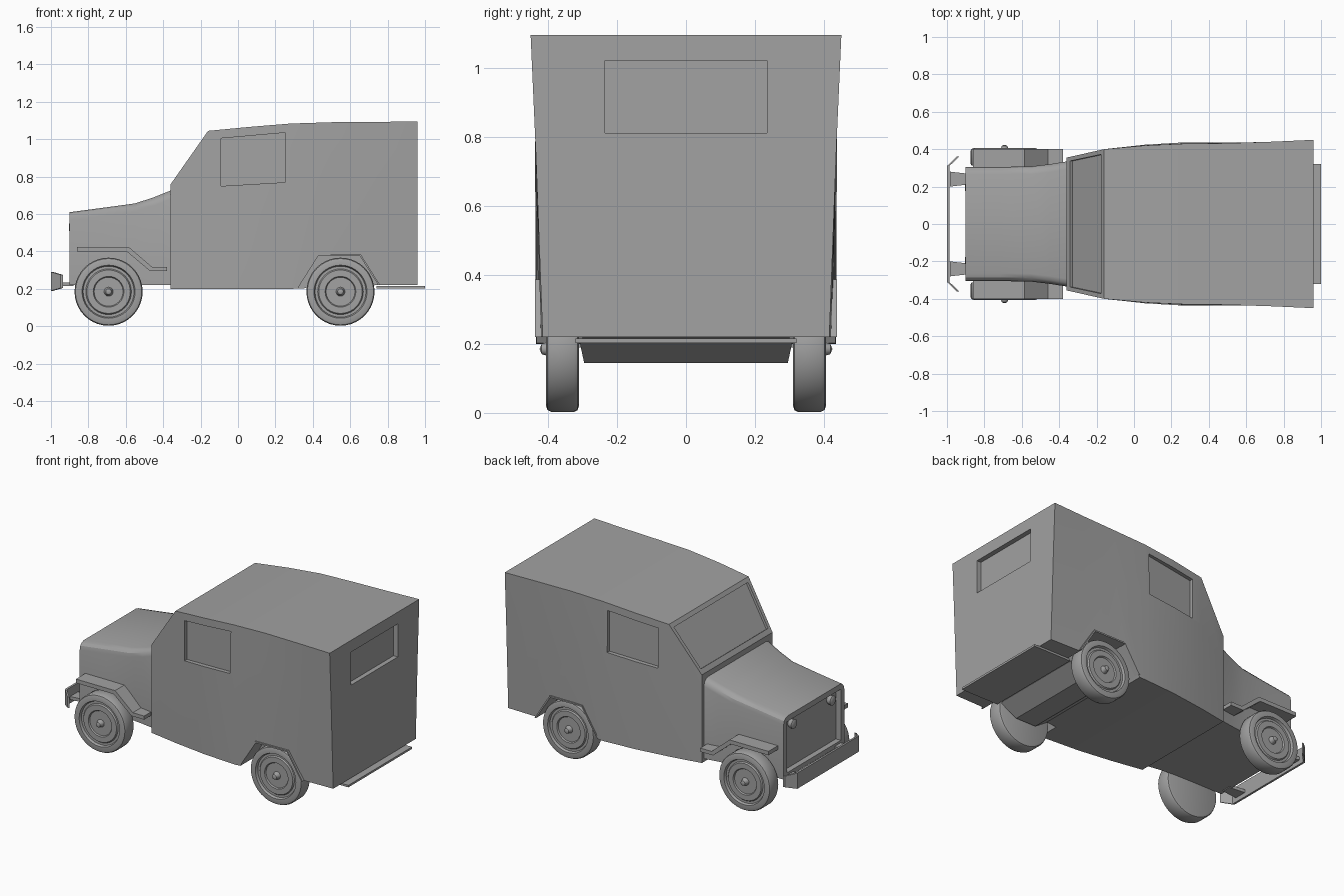
import bpy, bmesh, math
from mathutils import Vector, Matrix

if "Cube" in bpy.data.objects:
    bpy.data.objects.remove(bpy.data.objects["Cube"], do_unlink=True)

grey = bpy.data.materials.new("plain_grey")
grey.use_nodes = True
colour = (0.36, 0.36, 0.36, 1)
grey.diffuse_color = colour
grey.node_tree.nodes["Principled BSDF"].inputs["Base Color"].default_value = colour


def finish(name, bm):
    """Turn a bmesh into a named, shaded object."""
    bmesh.ops.remove_doubles(bm, verts=bm.verts, dist=1e-5)
    bmesh.ops.recalc_face_normals(bm, faces=bm.faces)
    mesh = bpy.data.meshes.new(name)
    bm.to_mesh(mesh)
    bm.free()
    ob = bpy.data.objects.new(name, mesh)
    bpy.context.collection.objects.link(ob)
    mesh.materials.append(grey)
    smooth(ob)
    return ob


def smooth(ob):
    bpy.ops.object.select_all(action='DESELECT')
    ob.select_set(True)
    bpy.context.view_layer.objects.active = ob
    bpy.ops.object.shade_smooth_by_angle(angle=math.radians(28))


def loft(name, sections):
    """Skin a row of matching closed sections and cap both ends."""
    bm = bmesh.new()
    rings = [[bm.verts.new(p) for p in s] for s in sections]
    n = len(rings[0])
    for a, b in zip(rings, rings[1:]):
        for i in range(n):
            j = (i + 1) % n
            bm.faces.new((a[i], a[j], b[j], b[i]))
    bm.faces.new(rings[0])
    bm.faces.new(rings[-1])
    return finish(name, bm)


def prism(name, outline, y0, y1):
    """Extrude a side outline (x, z) from y0 to y1."""
    return loft(name, [[(x, y, z) for x, z in outline] for y in (y0, y1)])


def box(name, x0, x1, y0, y1, z0, z1):
    return prism(name, [(x0, z0), (x1, z0), (x1, z1), (x0, z1)], y0, y1)


def cut(ob, cutter):
    """Subtract the cutter and throw it away."""
    cutter.hide_render = True
    mod = ob.modifiers.new("cut", 'BOOLEAN')
    mod.operation, mod.solver, mod.object = 'DIFFERENCE', 'EXACT', cutter
    bpy.ops.object.select_all(action='DESELECT')
    ob.select_set(True)
    bpy.context.view_layer.objects.active = ob
    bpy.ops.object.modifier_apply(modifier=mod.name)
    bpy.data.objects.remove(cutter, do_unlink=True)


def lathe(name, profile, centre, axis, steps=40):
    """Spin (radius, offset) points about an axis through the centre."""
    bm = bmesh.new()
    turn = Vector((0, 0, 1)).rotation_difference(Vector(axis)).to_matrix()
    pts = [bm.verts.new(turn @ Vector((r, 0, h)) + Vector(centre)) for r, h in profile]
    edges = [bm.edges.new(pair) for pair in zip(pts, pts[1:])]
    bmesh.ops.spin(bm, geom=pts + edges, cent=centre, axis=axis,
                   angle=math.tau, steps=steps, use_duplicate=False)
    return finish(name, bm)


# Cabin: x, floor z, roof z, half widths at floor, middle and roof
stations = [
    (-0.36, 0.20, 0.76, 0.355, 0.355, 0.355),
    (-0.16, 0.20, 1.045, 0.39, 0.40, 0.40),
    (0.06, 0.20, 1.066, 0.42, 0.424, 0.42),
    (0.28, 0.20, 1.084, 0.435, 0.437, 0.43),
    (0.50, 0.21, 1.091, 0.427, 0.433, 0.432),
    (0.74, 0.22, 1.093, 0.42, 0.435, 0.44),
    (0.96, 0.22, 1.095, 0.415, 0.436, 0.45),
]
sections = []
for x, zb, zt, wb, wm, wt in stations:
    zm = zb + 0.64 * (zt - zb)
    sections.append([(x, wb, zb), (x, wm, zm), (x, wt, zt),
                     (x, -wt, zt), (x, -wm, zm), (x, -wb, zb)])
cabin = loft("cabin", sections)

# Recessed side windows and rear wheel pockets
arch = [(0.31, 0.18), (0.33, 0.22), (0.43, 0.38), (0.65, 0.38), (0.75, 0.22), (0.77, 0.18)]
window = [(-0.09, 0.75), (0.25, 0.77), (0.25, 1.035), (-0.09, 1.005)]
for s in (-1, 1):
    inner = [(x, s * (0.384 + 0.08 * (x + 0.09)), z) for x, z in window]
    outer = [(x, s * 0.6, z) for x, z in window]
    cut(cabin, loft("window_cutter", [inner, outer]))
    cut(cabin, prism("arch_cutter", arch, s * 0.30, s * 0.6))

# Recessed rear window and windscreen
cut(cabin, box("rear_window_cutter", 0.93, 1.1, -0.235, 0.235, 0.81, 1.02))
normal = Vector((-0.82, 0, 0.575))
screen = [Vector(p) for p in ((-0.341, 0.337, 0.787), (-0.341, -0.337, 0.787),
                              (-0.176, -0.372, 1.022), (-0.176, 0.372, 1.022))]
cut(cabin, loft("windscreen_cutter", [[p + normal * d for p in screen] for d in (-0.015, 0.04)]))
smooth(cabin)

# Bonnet with rounded shoulders
sections = []
for x, w, zt in [(-0.90, 0.305, 0.61), (-0.72, 0.305, 0.634), (-0.55, 0.308, 0.657),
                 (-0.45, 0.32, 0.69), (-0.355, 0.335, 0.728)]:
    half = [(w, 0.22), (w, zt - 0.045), (w - 0.006, zt - 0.022),
            (w - 0.02, zt - 0.007), (w - 0.042, zt)]
    sections.append([(x, y, z) for y, z in half] + [(x, -y, z) for y, z in reversed(half)])
bonnet = loft("bonnet", sections)
cut(bonnet, box("grille_cutter", -1.0, -0.865, -0.27, 0.27, 0.25, 0.575))
smooth(bonnet)

# Parts that repeat on both sides
fender = [(-0.86, 0.425), (-0.585, 0.425), (-0.46, 0.318), (-0.38, 0.318),
          (-0.38, 0.295), (-0.47, 0.295), (-0.595, 0.40), (-0.86, 0.40)]
lip = [(0.32, 0.22), (0.425, 0.387), (0.655, 0.387), (0.76, 0.22),
       (0.75, 0.22), (0.65, 0.378), (0.43, 0.378), (0.33, 0.22)]
tyre = [(0, 0), (0.165, 0), (0.177, 0.004), (0.182, 0.014), (0.182, 0.081),
        (0.177, 0.091), (0.165, 0.095), (0.142, 0.095), (0.136, 0.08), (0.122, 0.08),
        (0.116, 0.088), (0.082, 0.088), (0.077, 0.08), (0.024, 0.08),
        (0.02, 0.09), (0.015, 0.108), (0, 0.114)]
lamp = [(0, 0), (0.022, 0), (0.03, 0.02), (0.03, 0.03), (0.022, 0.035), (0, 0.037)]
for side, s in (("right", -1), ("left", 1)):
    prism(side + "_front_fender", fender, s * 0.295, s * 0.40)
    prism(side + "_arch_lip", lip, s * 0.40, s * 0.437)
    for end, x in (("front", -0.692), ("rear", 0.548)):
        lathe(f"{side}_{end}_wheel", tyre, (x, s * 0.31, 0.185), (0, s, 0))
    lathe(side + "_headlight", lamp, (-0.867, s * 0.195, 0.53), (-1, 0, 0), 16)
    # Bumper bracket, wider where it meets the bumper
    loft(side + "_bumper_bracket",
         [[(x, s * (0.24 - w), 0.215), (x, s * (0.24 + w), 0.215),
           (x, s * (0.24 + w), 0.235), (x, s * (0.24 - w), 0.235)]
          for x, w in ((-0.985, 0.04), (-0.88, 0.028))])

# Front bumper with swept-back ends
loft("front_bumper",
     [[(x, y, z0), (x + 0.013, y, z0), (x + 0.013, y, z1), (x, y, z1)]
      for x, y, z0, z1 in ((-0.948, -0.36, 0.205, 0.275), (-1.0, -0.31, 0.19, 0.29),
                           (-1.0, 0.31, 0.19, 0.29), (-0.948, 0.36, 0.205, 0.275))])

# Rear step and the housing between the rear wheels
box("rear_step", 0.74, 1.0, -0.32, 0.32, 0.203, 0.216)
loft("rear_axle_housing",
     [[(x0, -w, z), (x1, -w, z), (x1, w, z), (x0, w, z)]
      for x0, x1, w, z in ((0.38, 0.72, 0.31, 0.215), (0.48, 0.62, 0.295, 0.145))])
